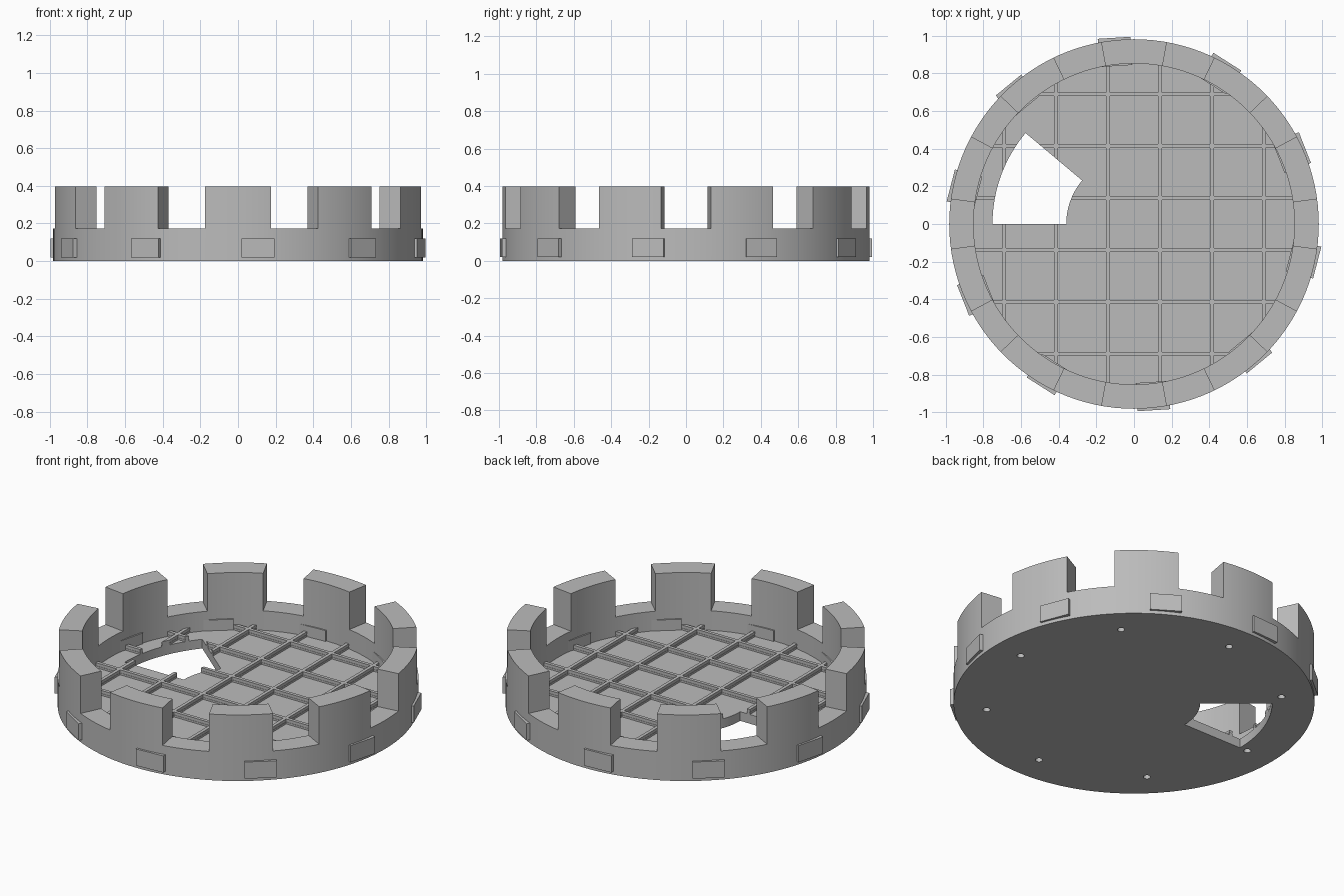
import bpy, bmesh
from math import sin, cos, radians, sqrt
from mathutils import Matrix, Vector

if "Cube" in bpy.data.objects:
    bpy.data.objects.remove(bpy.data.objects["Cube"])

R_OUT, R_IN, FLOOR, SILL, TOP = 0.982, 0.853, 0.055, 0.172, 0.397

stone = bpy.data.materials.new("stone grey")
stone.use_nodes = True
stone.diffuse_color = (0.5, 0.5, 0.5, 1)
stone.node_tree.nodes["Principled BSDF"].inputs["Base Color"].default_value = (0.5, 0.5, 0.5, 1)


def finish(name, bm):
    bmesh.ops.recalc_face_normals(bm, faces=bm.faces)
    mesh = bpy.data.meshes.new(name)
    bm.to_mesh(mesh)
    bm.free()
    mesh.materials.append(stone)
    obj = bpy.data.objects.new(name, mesh)
    bpy.context.collection.objects.link(obj)
    return obj


def add_box(bm, size, matrix):
    bmesh.ops.create_cube(bm, size=1, matrix=matrix @ Matrix.Diagonal((*size, 1)))


def add_sector(bm, r0, r1, a0, a1, z0, z1, steps=20):
    angles = [radians(a0 + (a1 - a0) * i / steps) for i in range(steps + 1)]
    outline = [(r0 * cos(a), r0 * sin(a), z0) for a in angles]
    outline += [(r1 * cos(a), r1 * sin(a), z0) for a in reversed(angles)]
    face = bm.faces.new([bm.verts.new(p) for p in outline])
    top = bmesh.ops.extrude_face_region(bm, geom=[face])["geom"]
    bmesh.ops.translate(bm, vec=(0, 0, z1 - z0),
                        verts=[v for v in top if isinstance(v, bmesh.types.BMVert)])


def cut(obj, cutter):
    mod = obj.modifiers.new("cut", "BOOLEAN")
    mod.operation, mod.solver, mod.object = "DIFFERENCE", "EXACT", cutter
    mod.use_self = True
    bpy.context.view_layer.objects.active = obj
    bpy.ops.object.modifier_apply(modifier=mod.name)


# Tower body: lathed floor and wall
bm = bmesh.new()
profile = [(0, 0), (R_OUT, 0), (R_OUT, TOP), (R_IN, TOP), (R_IN, FLOOR), (0, FLOOR)]
verts = [bm.verts.new((r, 0, z)) for r, z in profile]
edges = [bm.edges.new(pair) for pair in zip(verts, verts[1:])]
bmesh.ops.spin(bm, geom=verts + edges, cent=(0, 0, 0), axis=(0, 0, 1),
               angle=radians(360), steps=120, use_merge=True)
bmesh.ops.remove_doubles(bm, verts=bm.verts, dist=1e-5)
bmesh.ops.dissolve_limit(bm, angle_limit=radians(0.5), verts=bm.verts, edges=bm.edges)
body = finish("tower_body", bm)

# Gaps between the ten battlements
bm = bmesh.new()
for k in range(10):
    mid = -72 + 36 * k
    add_sector(bm, R_IN - 0.1, R_OUT + 0.1, mid - 7.75, mid + 7.75, SILL, TOP + 0.1)
gaps = finish("gap_cutter", bm)

# Stair opening in the floor
bm = bmesh.new()
add_sector(bm, 0.36, 0.752, 140, 180, -0.1, 0.15)
opening = finish("opening_cutter", bm)

# Blind peg holes underneath
bm = bmesh.new()
for k in range(8):
    place = Matrix.Rotation(radians(45 * k), 4, "Z") @ Matrix.Translation((0.805, 0, 0))
    bmesh.ops.create_cone(bm, cap_ends=True, segments=20, radius1=0.02, radius2=0.02,
                          depth=0.08, matrix=place)
pegs = finish("peg_hole_cutter", bm)

# Raised strips between the floor tiles, with a narrow reveal along the sides
bm = bmesh.new()
for turn in (0, 90):
    for i in range(6):
        x = (i - 2.5) * 0.276
        length = 2 * sqrt((R_IN + 0.01) ** 2 - x * x)
        spin = Matrix.Rotation(radians(turn), 4, "Z")
        for width, z0, z1 in ((0.02, 0.045, 0.066), (0.016, 0.066, 0.071), (0.02, 0.071, 0.085)):
            add_box(bm, (width, length, z1 - z0),
                    spin @ Matrix.Translation((x, 0, (z0 + z1) / 2)))
strips = finish("floor_strips", bm)

for cutter in (gaps, opening, pegs):
    cut(body, cutter)
cut(strips, opening)
for cutter in (gaps, opening, pegs):
    bpy.data.objects.remove(cutter)

# Slightly skewed stone blocks showing on both sides of the wall
bm = bmesh.new()
for k in range(10):
    place = Matrix.Rotation(radians(93.5 + 36 * k), 4, "Z") @ Matrix.Translation((0.919, 0.045, 0.07))
    add_box(bm, (0.15, 0.175, 0.1), place)
finish("wall_blocks", bm)

# Smooth curved wall, crisp edges
bpy.ops.object.select_all(action="DESELECT")
body.select_set(True)
bpy.context.view_layer.objects.active = body
bpy.ops.object.shade_smooth_by_angle(angle=radians(30))
